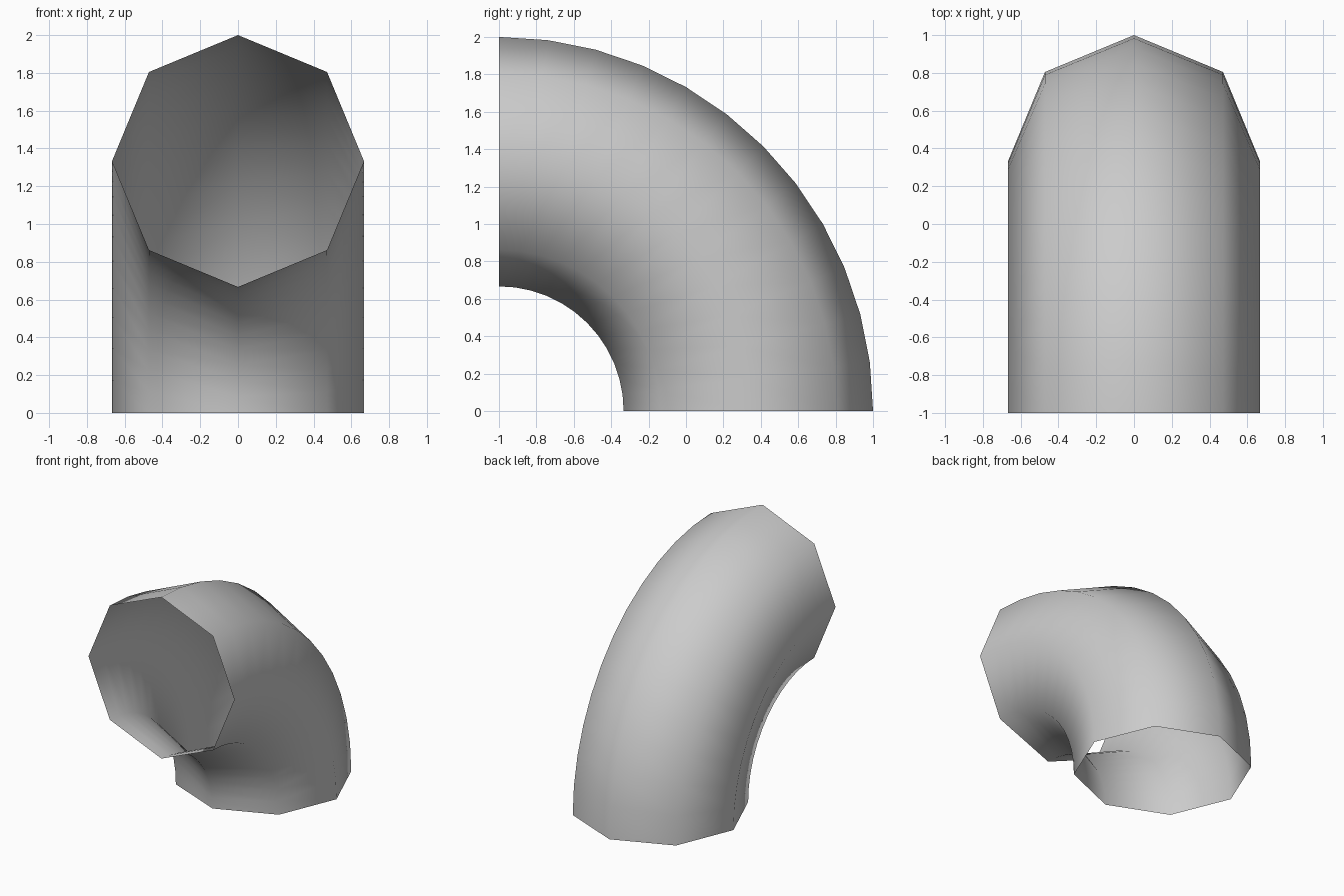
import bpy, bmesh
from math import pi, cos, sin

if "Cube" in bpy.data.objects:
    bpy.data.objects.remove(bpy.data.objects["Cube"])

TUBE_R = 2 / 3      # octagon radius
BEND_R = 4 / 3      # bend radius around the x axis through y=-1, z=0
SIDES, STEPS = 8, 12

# Octagonal ring lying on the ground, the lower open end
bm = bmesh.new()
ring = [bm.verts.new((TUBE_R * sin(2 * pi * i / SIDES),
                      -1 + BEND_R + TUBE_R * cos(2 * pi * i / SIDES), 0))
        for i in range(SIDES)]
edges = [bm.edges.new((ring[i], ring[(i + 1) % SIDES])) for i in range(SIDES)]

# Sweep the ring a quarter turn up to the front-facing open end
bmesh.ops.spin(bm, geom=ring + edges, cent=(0, -1, 0), axis=(1, 0, 0),
               angle=pi / 2, steps=STEPS, use_duplicate=False)

# Make all normals point out of the tube
bm.normal_update()
for f in list(bm.faces):
    c = f.calc_center_median()
    radial = c.copy()
    radial.x, radial.y = 0, c.y + 1
    core = radial.normalized() * BEND_R
    core.y -= 1
    if f.normal.dot(c - core) < 0:
        f.normal_flip()
    f.smooth = True

mesh = bpy.data.meshes.new("pipe_elbow")
bm.to_mesh(mesh)
bm.free()
elbow = bpy.data.objects.new("pipe_elbow", mesh)
bpy.context.collection.objects.link(elbow)
